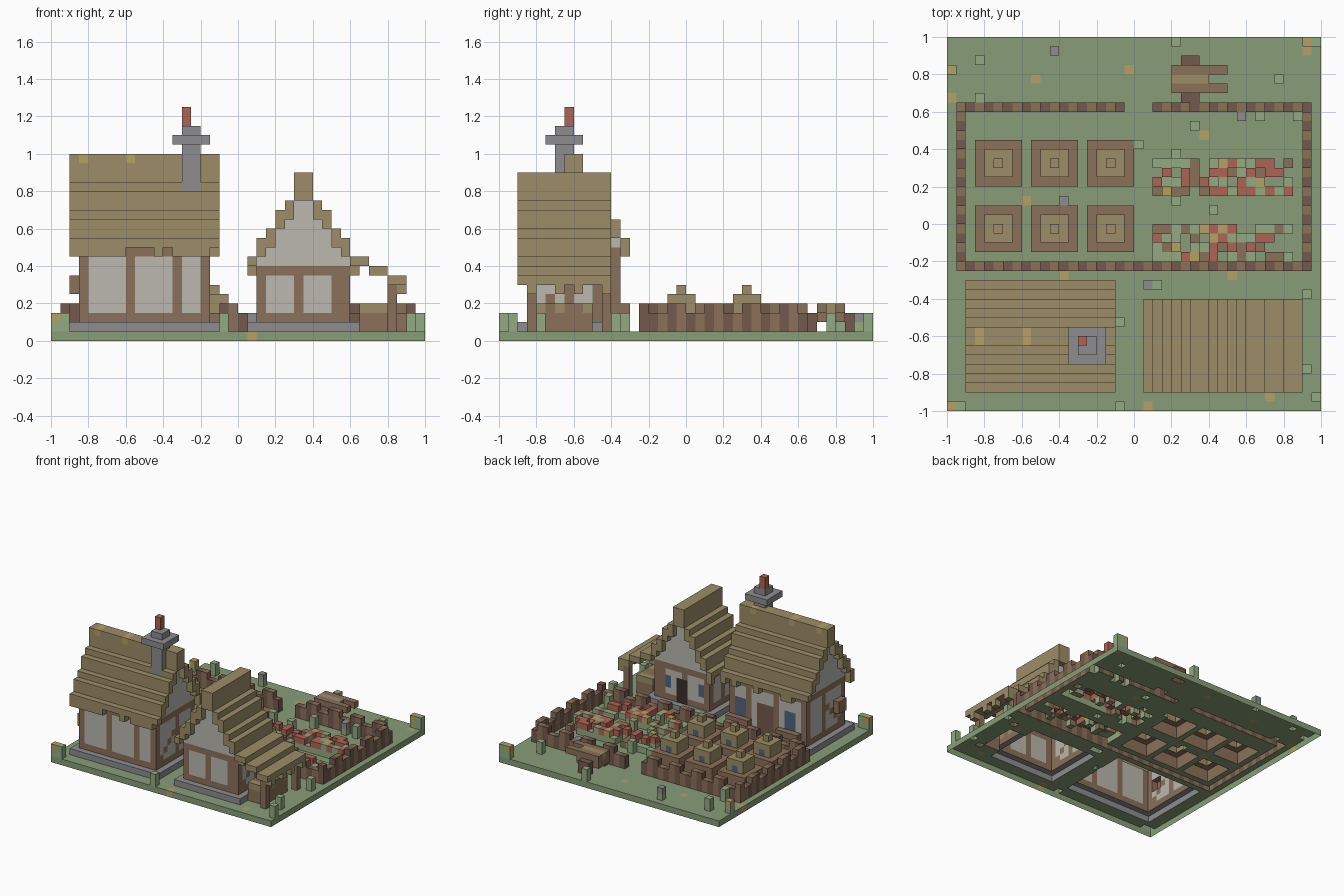
import bpy, bmesh, random
from mathutils import Vector

if "Cube" in bpy.data.objects:
    bpy.data.objects.remove(bpy.data.objects["Cube"])

random.seed(4)
U = 0.05  # size of one block; all coordinates below count blocks
COL = dict(grass=(.25, .34, .19), leaf=(.29, .40, .22), thatch=(.34, .27, .14), wood=(.26, .16, .10),
           dark=(.17, .10, .07), plaster=(.50, .48, .43), stone=(.27, .27, .28), red=(.42, .13, .09),
           yellow=(.46, .35, .13), glass=(.08, .13, .20), black=(.04, .03, .025))
cells = {}


def box(part, col, x0, x1, y0, y1, z0, z1):
    for x in range(x0, x1):
        for y in range(y0, y1):
            for z in range(z0, z1):
                cells[x, y, z] = (part, col)


def cottage(name, x0, x1, y0, y1, eave, along_x):
    """Timber-framed cottage; bounds are the foundation, roof covers the same area."""
    box(name + "_foundation", "stone", x0, x1, y0, y1, 1, 2)
    a0, a1, b0, b1 = x0 + 1, x1 - 1, y0 + 1, y1 - 1
    top = eave
    box(name + "_walls", "plaster", a0, a1, b0, b1, 2, top)
    # timber frame: sill, top beam, posts
    for z in (2, top - 1):
        box(name + "_walls", "wood", a0, a1, b0, b1, z, z + 1)
    step = 5 if along_x else 4
    for x in list(range(a0, a1 - 1, step)) + [a1 - 1]:
        for y in (b0, b1 - 1):
            box(name + "_walls", "wood", x, x + 1, y, y + 1, 2, top)
    for y in (b0, (b0 + b1) // 2, b1 - 1):
        for x in (a0, a1 - 1):
            box(name + "_walls", "wood", x, x + 1, y, y + 1, 2, top)
    # diagonal braces on the side walls
    for k in range(4):
        for x in (a0, a1 - 1):
            box(name + "_walls", "wood", x, x + 1, b0 + 1 + k, b0 + 2 + k, 3 + k, 4 + k)
    # stepped thatch, eave to ridge: (top height above eave)
    for d, h in enumerate((1, 3, 4, 6, 7, 10)):
        low = (0, 1, 2, 4, 5, 7)[d]
        lo, hi = (y0, y1) if along_x else (x0, x1)
        for c in (lo + d, hi - 1 - d):
            if along_x:
                box(name + "_gables", "plaster", a0, a1, c, c + 1, eave, eave + low)
                box(name + "_roof", "thatch", x0, x1, c, c + 1, eave + low, eave + h)
            else:
                box(name + "_gables", "plaster", c, c + 1, b0, b1, eave, eave + low)
                box(name + "_roof", "thatch", c, c + 1, y0, y1, eave + low, eave + h)
            if d == 0:  # ragged fringe under the eaves
                for t in range(*((x0, x1) if along_x else (y0, y1))):
                    if random.random() < .45:
                        p = (t, c) if along_x else (c, t)
                        box(name + "_roof", "thatch", p[0], p[0] + 1, p[1], p[1] + 1, eave - 1, eave)


# ground with a few flat yellow patches
box("ground", "grass", -20, 20, -20, 20, 0, 1)
for x, y in ((1, -20), (14, -19), (10, -6), (-8, -6), (-1, 16), (-11, 15), (-12, 2), (7, 9), (3, 4), (18, 18), (-20, 13)):
    box("ground", "yellow", x, x + 1, y, y + 1, 0, 1)

# main cottage and barn
cottage("cottage", -18, -2, -18, -6, 10, True)
cottage("barn", 1, 13, -18, -8, 8, False)
for x in (-17, -12, -5):
    box("cottage_roof", "yellow", x, x + 1, -13, -11, 19, 20)

# cottage back door, windows, side box
box("cottage_door", "dark", -11, -8, -8, -7, 2, 7)
for x in (-15, -6):
    box("cottage_window", "glass", x, x + 2, -8, -7, 4, 7)
    box("window_box", "wood", x - 1, x + 3, -7, -6, 3, 4)
box("side_box", "wood", -18, -17, -16, -14, 5, 7)
# barn back door and windows
box("barn_door", "black", 6, 8, -10, -9, 2, 6)
for x in (3, 9):
    box("barn_window", "glass", x, x + 1, -10, -9, 4, 6)

# chimney
box("chimney", "stone", -6, -4, -14, -12, 12, 21)
box("chimney", "stone", -7, -3, -15, -11, 21, 22)
box("chimney", "stone", -6, -4, -14, -12, 22, 23)
box("chimney_pot", "red", -6, -5, -13, -12, 23, 25)

# lean-to beside the barn with stacked logs
for x0, x1, z in ((13, 14, 8), (14, 16, 7), (16, 18, 6)):
    box("lean_to_roof", "thatch", x0, x1, -18, -8, z, z + 1)
for y in (-17, -14, -12, -9):
    box("lean_to_roof", "thatch", 17, 18, y, y + 1, 5, 6)
for y in (-17, -9):
    box("lean_to_post", "wood", 16, 17, y, y + 1, 1, 6)
box("log_stack", "wood", 13, 16, -16, -10, 1, 4)
for y in (-16, -14, -11):
    box("log_stack", "thatch", 13, 16, y, y + 1, 3, 4)

# garden fence with taller stakes and a gate gap at the back
def stake(x, y, k):
    box("fence", "wood" if k % 2 else "dark", x, x + 1, y, y + 1, 1, 4 if k % 4 < 2 else 3)

for y in range(-5, 13):
    stake(-19, y, y)
    stake(18, y, y + 2)
for x in range(-19, 19):
    stake(x, -5, x + 2)
    if not -1 <= x < 2:
        stake(x, 12, x)

# six beehives
for x in (-17, -11, -5):
    for y in (-3, 4):
        box("hive_base", "wood", x, x + 5, y, y + 5, 1, 3)
        box("hive", "thatch", x + 1, x + 4, y + 1, y + 4, 3, 5)
        box("hive", "thatch", x + 2, x + 3, y + 2, y + 3, 5, 6)
        box("hive", "glass", x + 2, x + 3, y + 3, y + 4, 3, 4)

# two flower beds: soil, leaves and random blooms
for y0 in (-4, 3):
    for x in range(2, 17):
        for y in range(y0, y0 + 4):
            r = random.random()
            if r < .15:
                continue
            box("flower_bed", "wood" if r < .3 else "leaf", x, x + 1, y, y + 1, 1, 2)
            if r > .58:
                box("flowers", "leaf" if r < .68 else "yellow" if r < .78 else "red", x, x + 1, y, y + 1, 2, 3)

# handcart behind the fence
for y in (13, 17):
    box("cart_wheel", "dark", 5, 7, y, y + 1, 1, 3)
    box("cart_wheel", "dark", 5, 6, y, y + 1, 1, 3)
box("cart_body", "wood", 4, 8, 14, 17, 2, 4)
box("cart_hay", "thatch", 4, 8, 15, 16, 3, 4)
for y in (14, 16):
    box("cart_handle", "wood", 8, 10, y, y + 1, 3, 4)

# grass tufts and wild flowers
for x, y in ((-17, 13), (-17, 17), (4, 19), (15, 15), (6, 10), (13, 11), (17, 11), (0, 8), (4, 7), (4, 2), (8, 1),
             (-2, -11), (2, -7), (18, -8), (18, -16), (-19, -20), (-2, -20), (19, -19), (5, 12)):
    if (x, y, 1) not in cells:
        box("tuft", "leaf", x, x + 1, y, y + 1, 1, 3)
for x, y, c in ((-20, -20, "yellow"), (18, 19, "yellow"), (-20, 16, "yellow"), (-9, 18, "stone"), (11, 11, "stone"), (-8, 2, "stone"),
                (1, -7, "stone"), (19, 19, "leaf")):
    box("wild_flower", "leaf", x, x + 1, y, y + 1, 1, 2)
    box("wild_flower", c, x, x + 1, y, y + 1, 2, 3)

# build one object per part from the exposed block faces (open underneath)
mats = {}
for n, c in COL.items():
    mats[n] = bpy.data.materials.new(n)
    mats[n].diffuse_color = (*c, 1)
parts = {}
for p, (part, col) in cells.items():
    parts.setdefault(part, []).append((p, col))
for part, blocks in parts.items():
    bm, seen = bmesh.new(), {}
    names = sorted({c for _, c in blocks})
    for p, col in blocks:
        for ax in range(3):
            for s in (0, 1):
                q = list(p)
                q[ax] += 2 * s - 1
                if tuple(q) in cells or q[2] < 0:
                    continue
                vs = []
                for u, v in ((0, 0), (1, 0), (1, 1), (0, 1)):
                    k = list(p)
                    k[ax] += s
                    k[(ax + 1) % 3] += u
                    k[(ax + 2) % 3] += v
                    k = tuple(k)
                    if k not in seen:
                        seen[k] = bm.verts.new(Vector(k) * U)
                    vs.append(seen[k])
                f = bm.faces.new(vs if s else vs[::-1])
                f.material_index = names.index(col)
    if not bm.faces:
        bm.free()
        continue
    me = bpy.data.meshes.new(part)
    bm.to_mesh(me)
    bm.free()
    for n in names:
        me.materials.append(mats[n])
    bpy.context.collection.objects.link(bpy.data.objects.new(part, me))

for m in bpy.data.materials:
    if m.users and not m.is_grease_pencil:
        m.use_nodes = True
        m.node_tree.nodes["Principled BSDF"].inputs["Base Color"].default_value = m.diffuse_color
